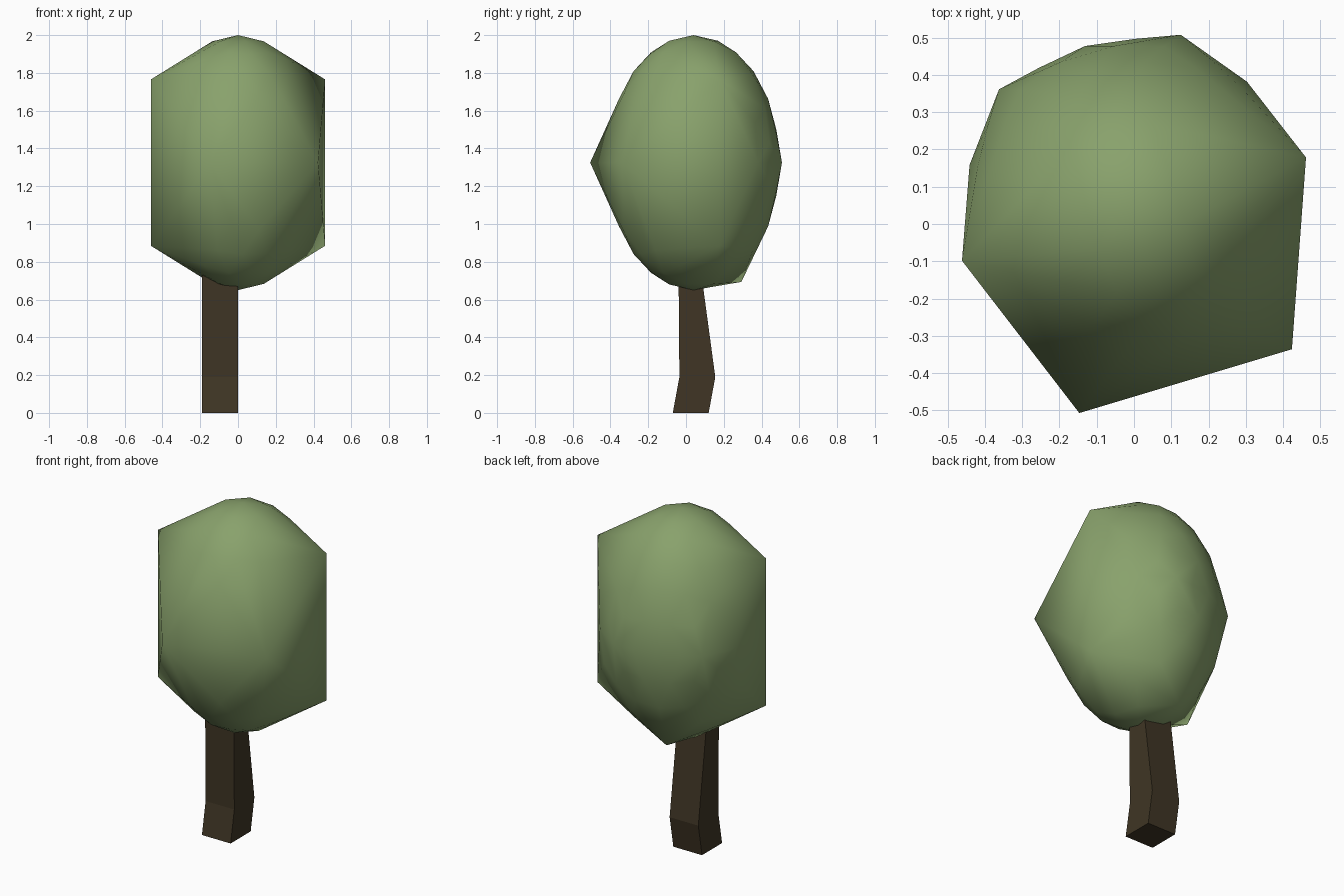
import bpy, bmesh
from math import radians
from mathutils import Matrix, Vector

if "Cube" in bpy.data.objects:
    bpy.data.objects.remove(bpy.data.objects["Cube"])


def finish(bm, name, color):
    bmesh.ops.recalc_face_normals(bm, faces=bm.faces[:])
    mesh = bpy.data.meshes.new(name)
    bm.to_mesh(mesh)
    bm.free()
    obj = bpy.data.objects.new(name, mesh)
    bpy.context.collection.objects.link(obj)
    mat = bpy.data.materials.new(name + "_color")
    mat.diffuse_color = (*color, 1)
    mat.use_nodes = True
    mat.node_tree.nodes["Principled BSDF"].inputs["Base Color"].default_value = mat.diffuse_color
    mesh.materials.append(mat)
    return obj


# Trunk: square section, kinked near the ground, narrowing upward
bm = bmesh.new()
rings = []
for z, y0, y1 in [(0, -0.07, 0.12), (0.19, -0.035, 0.155), (0.82, -0.04, 0.07)]:
    corners = [(-0.19, y0, z), (0, y0, z), (0, y1, z), (-0.19, y1, z)]
    rings.append([bm.verts.new(c) for c in corners])
for lower, upper in zip(rings, rings[1:]):
    for i in range(4):
        j = (i + 1) % 4
        bm.faces.new((lower[i], lower[j], upper[j], upper[i]))
bm.faces.new(rings[0])
bm.faces.new(rings[-1])
finish(bm, "trunk", (0.05, 0.036, 0.018))

# Canopy: faceted ball with its main corners pulled outward, wrapped in a hull
bm = bmesh.new()
turn = Matrix.Rotation(radians(90), 4, 'Z') @ Matrix.Rotation(radians(-31.717), 4, 'Y')
bmesh.ops.create_icosphere(bm, subdivisions=3, radius=1, matrix=turn)
pulls = [((0, 0.526, -0.851), 1.10)]
for s in (-1, 1):
    pulls += [((0.851 * s, 0, 0.526), 1.24), ((0.851 * s, 0, -0.526), 1.24),
              ((0.526 * s, -0.851, 0), 1.24), ((0.526 * s, 0.851, 0), 1.06)]
for corner, amount in pulls:
    v = min(bm.verts, key=lambda q: (q.co - Vector(corner)).length)
    v.co *= amount
place = (Matrix.Translation((0, 0.04, 1.325))
         @ Matrix.Rotation(radians(16.7), 4, 'Z')
         @ Matrix.Diagonal((0.457, 0.457, 0.675, 1)))
bm.transform(place)
bmesh.ops.delete(bm, geom=bm.edges[:] + bm.faces[:], context='EDGES_FACES')
hull = bmesh.ops.convex_hull(bm, input=bm.verts[:])
bmesh.ops.delete(bm, geom=[v for v in bm.verts if not v.link_faces], context='VERTS')
canopy = finish(bm, "canopy", (0.25, 0.36, 0.15))

bpy.context.view_layer.objects.active = canopy
canopy.select_set(True)
bpy.ops.object.shade_smooth_by_angle(angle=radians(45))
